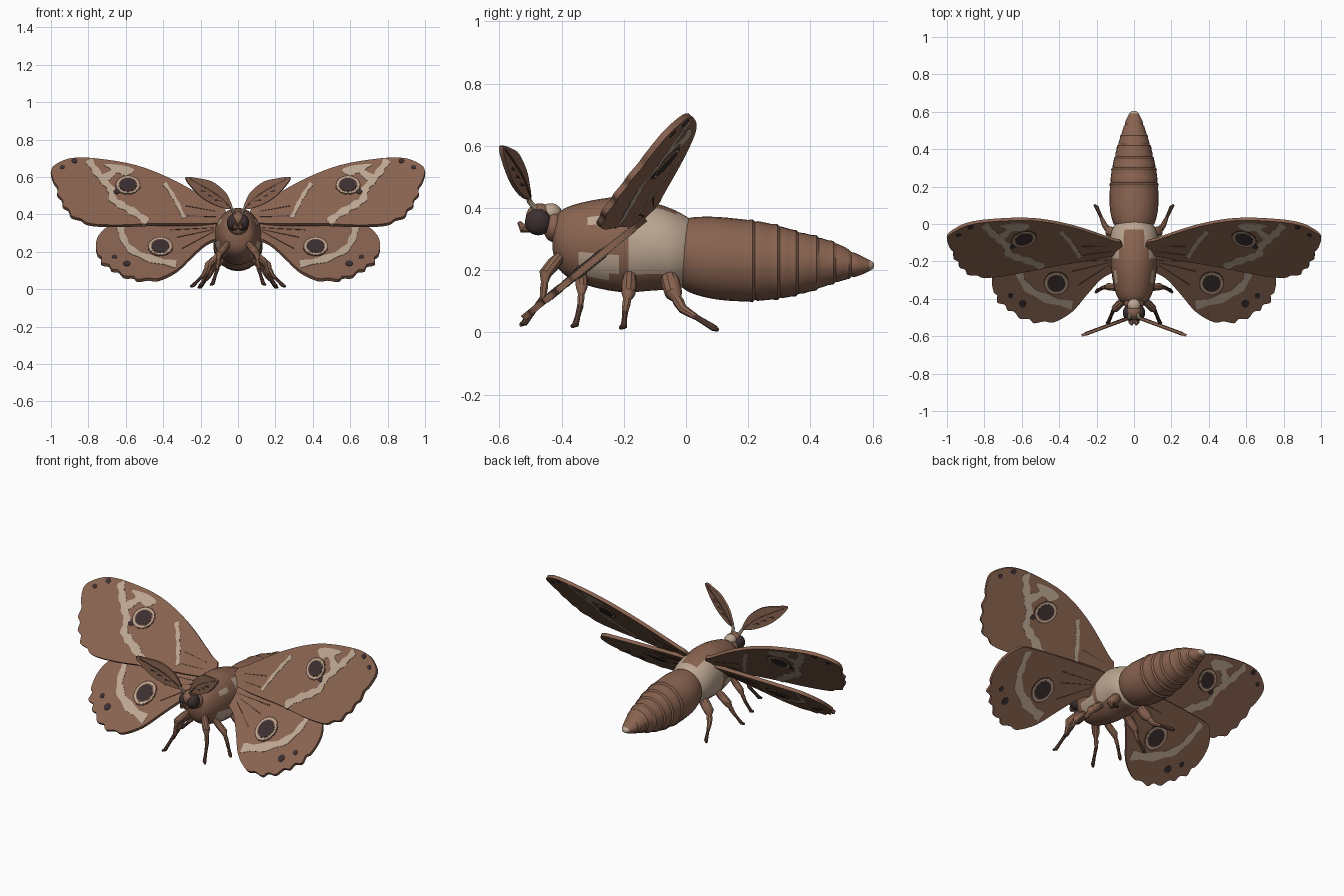
import bpy, bmesh, math
from mathutils import Vector

if "Cube" in bpy.data.objects:
    bpy.data.objects.remove(bpy.data.objects["Cube"])

def material(name, rgb):
    m = bpy.data.materials.new(name)
    m.diffuse_color = (*rgb, 1)
    m.use_nodes = True
    m.node_tree.nodes["Principled BSDF"].inputs["Base Color"].default_value = m.diffuse_color
    return m

BROWN = material("warm brown", (0.25, 0.125, 0.08))
CREAM = material("pale cream", (0.50, 0.38, 0.285))
DARK = material("dark plum", (0.045, 0.028, 0.03))
UMBER = material("dark umber", (0.10, 0.05, 0.035))

def finish(name, bm, mats, mirror=False, angle=35):
    bmesh.ops.recalc_face_normals(bm, faces=bm.faces)
    me = bpy.data.meshes.new(name)
    bm.to_mesh(me)
    bm.free()
    for m in mats:
        me.materials.append(m)
    ob = bpy.data.objects.new(name, me)
    bpy.context.collection.objects.link(ob)
    if mirror:
        ob.modifiers.new("mirror", 'MIRROR').use_clip = False
    bpy.ops.object.select_all(action='DESELECT')
    ob.select_set(True)
    bpy.context.view_layer.objects.active = ob
    bpy.ops.object.shade_smooth_by_angle(angle=math.radians(angle))
    return ob

def spline(pts, n, closed=False):
    """Catmull-Rom curve through tuples of any length."""
    p = [Vector(q) for q in pts]
    k, out = len(p), []
    for i in range(k if closed else k - 1):
        if closed:
            a, b, c, d = (p[(i + j) % k] for j in (-1, 0, 1, 2))
        else:
            a, b, c, d = p[max(i - 1, 0)], p[i], p[i + 1], p[min(i + 2, k - 1)]
        for s in range(n):
            t = s / n
            out.append(0.5 * (2 * b + (c - a) * t + (2 * a - 5 * b + 4 * c - d) * t * t
                              + (3 * b - a - 3 * c + d) * t ** 3))
    if not closed:
        out.append(p[-1])
    return out

def slab(name, pts, plane, thick, mat):
    """Flat mirrored plate: outline in x,z lying on y = a + b*z + c*x."""
    a, b, c = plane
    nrm = Vector((c, -1, b)).normalized() * thick / 2
    bm = bmesh.new()
    mid = [Vector((p[0], a + b * p[1] + c * p[0], p[1])) for p in pts]
    f = [bm.verts.new(v + nrm) for v in mid]
    r = [bm.verts.new(v - nrm) for v in mid]
    bm.faces.new(f)
    bm.faces.new(r[::-1])
    for i in range(len(f)):
        j = (i + 1) % len(f)
        bm.faces.new((f[j], f[i], r[i], r[j]))
    return finish(name, bm, [mat], True)

def ribbon(pts, w):
    """Outline of a band along a path, thinner at the end."""
    p = spline(pts, 4)
    left, right = [], []
    for i, q in enumerate(p):
        d = (p[min(i + 1, len(p) - 1)] - p[max(i - 1, 0)]).normalized()
        o = Vector((-d.y, d.x)) * w * (0.5 + 0.12 * math.sin(i * 1.7))
        left.append(q + o)
        right.append(q - o)
    return left + right[::-1]

def ellipse(x, z, rx, rz, n=28):
    return [(x + rx * math.cos(i * math.tau / n), z + rz * math.sin(i * math.tau / n)) for i in range(n)]

def loft(name, rings, mats, n=24, rule=None, mirror=False):
    """Skin a row of rings given as (centre, u axis, v axis)."""
    bm = bmesh.new()
    rows = [[bm.verts.new(c + u * math.cos(i * math.tau / n) + v * math.sin(i * math.tau / n))
             for i in range(n)] for c, u, v in rings]
    for a, b in zip(rows, rows[1:]):
        for i in range(n):
            j = (i + 1) % n
            bm.faces.new((a[i], a[j], b[j], b[i]))
    bm.faces.new(rows[0])
    bm.faces.new(rows[-1][::-1])
    if rule:
        for f in bm.faces:
            f.material_index = rule(f.calc_center_median())
    return finish(name, bm, mats, mirror)

def body_rings(stations):
    return [(Vector((0, y, (t + b) / 2)), Vector((w, 0, 0)), Vector((0, 0, (t - b) / 2)))
            for y, t, b, w in stations]

def tube(name, pts, radii, mat, n=8):
    p = [Vector(q) for q in pts]
    rings = []
    for i, q in enumerate(p):
        d = (p[min(i + 1, len(p) - 1)] - p[max(i - 1, 0)]).normalized()
        u = d.cross(Vector((0.3, 1, 0.2))).normalized()
        rings.append((q, u * radii[i], d.cross(u) * radii[i]))
    return loft(name, rings, [mat], n, mirror=True)

def ball(name, c, r, mat, mirror=False):
    bm = bmesh.new()
    bmesh.ops.create_uvsphere(bm, u_segments=20, v_segments=12, radius=1)
    for v in bm.verts:
        v.co = Vector(c) + Vector(v.co[i] * r[i] for i in range(3))
    return finish(name, bm, [mat], mirror)

# Wings
FORE, HIND = (-0.44, 0.85, -0.17), (-0.58, 1.23, 0.0)
fore = [(.07, .42), (.125, .45), (.33, .57), (.54, .655), (.76, .693), (.89, .695), (.97, .665), (1.0, .63),
        (.985, .57), (.965, .54), (.965, .50), (.94, .475), (.935, .44), (.905, .42), (.89, .385), (.84, .37),
        (.81, .35), (.745, .34), (.62, .338), (.435, .345), (.17, .345), (.07, .36)]
hind = [(.07, .36), (.3, .36), (.6, .345), (.69, .33), (.745, .28), (.76, .23), (.75, .18), (.73, .165),
        (.73, .135), (.69, .125), (.675, .10), (.64, .095), (.61, .065), (.56, .063), (.535, .045), (.48, .053),
        (.425, .05), (.33, .095), (.25, .17), (.17, .24), (.07, .29)]
slab("forewings", spline(fore, 4, True), FORE, 0.02, BROWN)
slab("hindwings", spline(hind, 4, True), HIND, 0.02, BROWN)

# Pale bands and patches on the wings
slab("forewing_outer_bands", ribbon([(.80, .685), (.765, .63), (.72, .575), (.68, .525), (.67, .475), (.62, .44),
                                     (.55, .40), (.485, .352)], .036), FORE, .024, CREAM)
slab("forewing_pale_patches", spline([(.72, .66), (.62, .655), (.555, .63), (.60, .60), (.65, .615), (.69, .575),
                                      (.735, .60), (.68, .63)], 3, True), FORE, .0235, CREAM)
slab("forewing_inner_bands", ribbon([(.395, .56), (.36, .51), (.325, .45), (.29, .375)], .02), FORE, .024, CREAM)
slab("hindwing_bands", ribbon([(.63, .33), (.615, .27), (.575, .205), (.47, .155), (.33, .125)], .034),
     HIND, .024, CREAM)

# Eye spots in layers
for wing, plane, x, z in (("forewing", FORE, .59, .55), ("hindwing", HIND, .415, .22)):
    for part, k, th, m in (("rim", .068, .0245, UMBER), ("ring", .061, .027, CREAM),
                           ("iris", .051, .0295, BROWN), ("pupil", .046, .032, DARK)):
        slab(f"{wing}_eye_{part}s", ellipse(x, z, k, k * .75), plane, th, m)

# Small dark spots
for i, (plane, x, z, r) in enumerate(((FORE, .875, .68, .016), (FORE, .65, .515, .017), (FORE, .94, .645, .014),
                                      (HIND, .595, .13, .02), (HIND, .66, .165, .014))):
    slab(f"wing_spots_{i + 1}", ellipse(x, z, r, r * .75, 10), plane, .026, DARK)

# Wing veins near the roots
for i, (plane, a, b) in enumerate(((FORE, (.12, .41), (.28, .44)), (FORE, (.12, .38), (.27, .385)),
                                   (HIND, (.13, .31), (.33, .27)), (HIND, (.13, .30), (.30, .21)),
                                   (HIND, (.13, .32), (.36, .31)))):
    slab(f"wing_veins_{i + 1}", [a, (b[0], b[1] + .003), (b[0], b[1] - .003)], plane, .024, UMBER)

# Thorax with mottled fur: (y, top, bottom, half width)
def fur(c):
    if c.y > -.03 or (c.y > -.17 and .2 < c.z < .40 and abs(c.x) > .05):
        return 1
    return int(c.z < .37 and math.sin(24 * c.y + 2) + math.sin(33 * c.z + 9 * abs(c.x)) > .75)

thorax = [(-.43, .34, .27, .03), (-.41, .385, .205, .075), (-.345, .415, .16, .105), (-.215, .435, .13, .125),
          (-.10, .415, .135, .13), (-.03, .39, .14, .118), (.03, .355, .16, .08)]
loft("thorax", body_rings(spline(thorax, 4)), [BROWN, CREAM], 28, fur)

# Abdomen with overlapping segments
profile = spline([(-.04, .33, .18, .07), (.0, .365, .135, .108), (.075, .372, .11, .128), (.17, .365, .10, .13),
                  (.26, .352, .104, .123), (.36, .325, .12, .104), (.475, .29, .158, .07), (.555, .25, .182, .043),
                  (.595, .23, .20, .022), (.605, .22, .21, .008)], 6)
grooves = [.22, .30, .36, .425, .48, .53]
stations = []
for s in profile:
    if all(abs(s[0] - g) > .008 for g in grooves):
        stations.append(tuple(s))
for g in grooves:
    a = min(profile, key=lambda s: abs(s[0] - g))
    for dy, d in ((-.006, .004), (.002, -.004)):
        stations.append((g + dy, a[1] + d, a[2] - d, a[3] + d))
stations.sort()
loft("abdomen", body_rings(stations), [BROWN, CREAM], 28, lambda c: int(c.y > .592))

# Head
ball("head", (0, -.47, .37), (.042, .045, .045), BROWN)
ball("head_fur", (0, -.435, .385), (.035, .035, .03), CREAM)
ball("neck", (0, -.425, .34), (.055, .035, .05), BROWN)
ball("eyes", (.026, -.475, .355), (.034, .043, .043), DARK, True)
tube("mouth_feelers", [(.012, -.50, .335), (.014, -.525, .335), (.012, -.538, .355)], [.014, .016, .006], BROWN)

# Feathered antennae
ANT = (-.492, 0, -.37)
tube("antenna_stems", [(.02, -.48, .395), (.028, -.503, .42), (.05, -.511, .45)], [.01, .009, .008], CREAM)
slab("antennae", spline([(.035, .43), (.045, .475), (.075, .525), (.14, .575), (.21, .592), (.28, .597), (.245, .54),
                         (.18, .48), (.10, .44)], 4, True), ANT, .014, BROWN)
slab("antenna_ribs", ribbon([(.04, .435), (.12, .51), (.26, .588)], .006), ANT, .02, UMBER)
for i, (x, z) in enumerate(((.09, .47), (.13, .495), (.17, .52))):
    slab(f"antenna_marks_{i + 1}", [(x, z), (x + .035, z + .002), (x + .03, z + .012)], ANT, .018, DARK)

# Legs: hip, knee, ankle, foot, thickness
legs = [((.05, -.40, .25), (.10, -.452, .19), (.11, -.46, .11), (.135, -.52, .03), .022),
        ((.07, -.34, .21), (.14, -.335, .145), (.165, -.34, .085), (.195, -.355, .025), .02),
        ((.07, -.18, .20), (.16, -.185, .125), (.185, -.195, .075), (.24, -.20, .02), .024),
        ((.06, -.06, .20), (.13, -.04, .125), (.155, -.01, .075), (.2, .09, .014), .03)]
for i, (hip, knee, ankle, foot, r) in enumerate(legs):
    h, k, a, f = map(Vector, (hip, knee, ankle, foot))
    tube(f"thighs_{i + 1}", [h, h.lerp(k, .5), k, k.lerp(a, .4)], [r * .7, r, r * .95, r * .5], BROWN, 10)
    tube(f"shins_{i + 1}", [k, k.lerp(a, .6), a, a.lerp(f, .4)], [r * .5, r * .6, r * .5, r * .35], BROWN)
    toe = f + Vector((.012, .012 if i == 3 else -.012, -.006))
    tube(f"feet_{i + 1}", [a, a.lerp(f, .5), f, toe], [.011, .009, .011, .006], UMBER)
